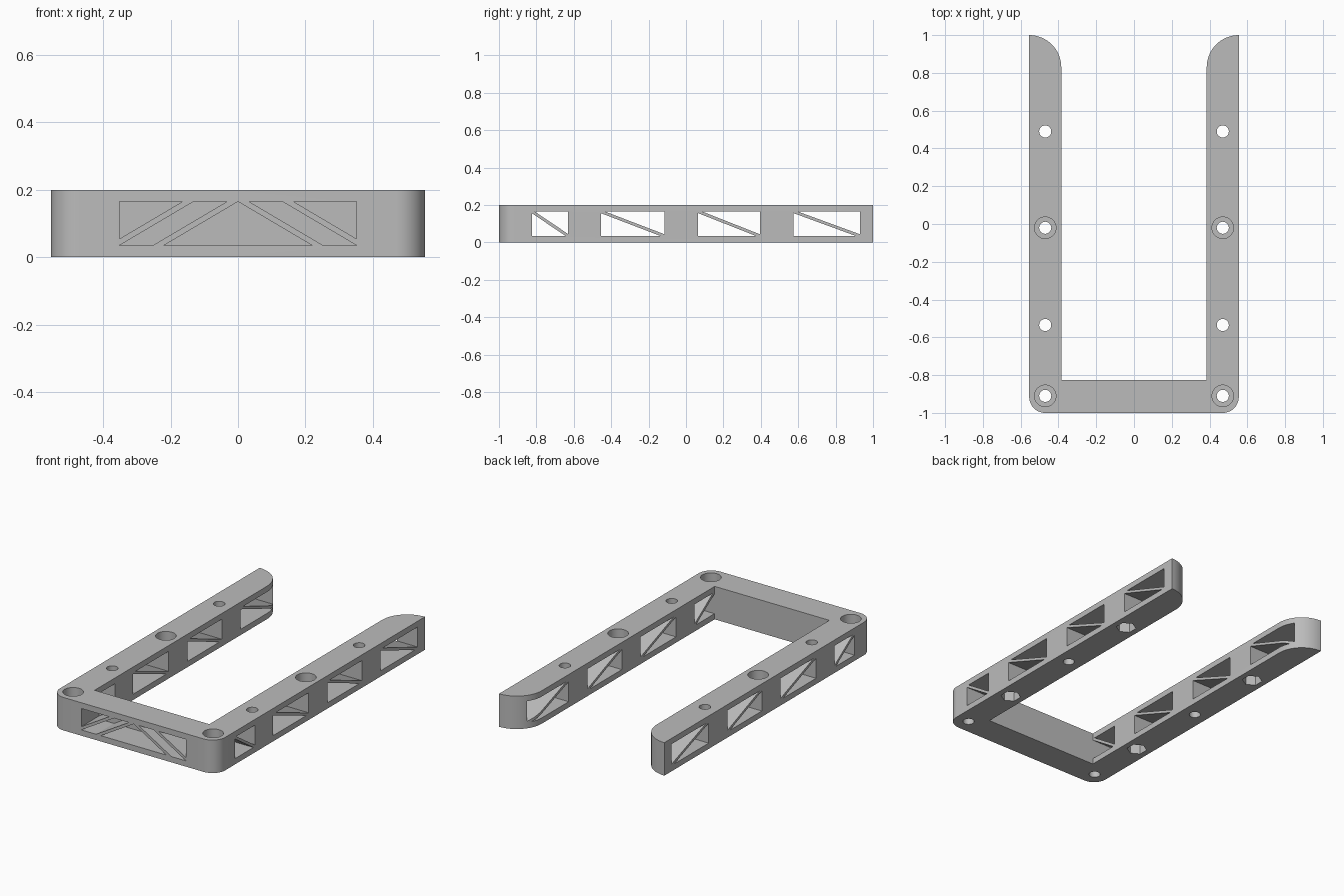
import bpy
import bmesh
from math import cos, sin, pi, hypot
from mathutils import Vector

cube = bpy.data.objects.get("Cube")
if cube:
    bpy.data.objects.remove(cube, do_unlink=True)

HALF_W, INNER, HEIGHT = 0.555, 0.385, 0.2
BAR_BACK = -0.825
CORNER_R, TIP_R = 0.085, 0.17
Z_LOW, Z_HIGH = 0.035, 0.165
STRUT = 0.016
HOLE_X = 0.47

grey = bpy.data.materials.new("plain grey")
grey.use_nodes = True
grey.diffuse_color = (0.5, 0.5, 0.5, 1)
grey.node_tree.nodes["Principled BSDF"].inputs["Base Color"].default_value = (0.5, 0.5, 0.5, 1)


def prism(bm, points, direction):
    """Extrude a flat polygon along a direction into a closed solid."""
    face = bm.faces.new([bm.verts.new(p) for p in points])
    result = bmesh.ops.extrude_face_region(bm, geom=[face], use_keep_orig=True)
    moved = [v for v in result["geom"] if isinstance(v, bmesh.types.BMVert)]
    bmesh.ops.translate(bm, verts=moved, vec=Vector(direction))


def arc(cx, cy, r, start, end, steps):
    return [(cx + r * cos(start + (end - start) * i / steps),
             cy + r * sin(start + (end - start) * i / steps)) for i in range(steps + 1)]


def make_object(name, bm):
    bmesh.ops.recalc_face_normals(bm, faces=bm.faces[:])
    mesh = bpy.data.meshes.new(name)
    bm.to_mesh(mesh)
    bm.free()
    mesh.materials.append(grey)
    obj = bpy.data.objects.new(name, mesh)
    bpy.context.collection.objects.link(obj)
    return obj


# U-shaped frame: rounded front corner, inner corner and rounded arm tip
half = [(INNER, BAR_BACK)]
half += arc(HALF_W, 1 - TIP_R, TIP_R, pi, pi / 2, 16)
half += arc(HALF_W - CORNER_R, -1 + CORNER_R, CORNER_R, 0, -pi / 2, 12)
outline = half + [(-x, y) for x, y in reversed(half)]
bm = bmesh.new()
prism(bm, [(x, y, 0) for x, y in outline], (0, 0, HEIGHT))
frame = make_object("bracket_frame", bm)

# Arm windows: two triangles either side of a diagonal strut, through both arms
windows = bmesh.new()
for y0, y1 in [(-0.823, -0.63), (-0.455, -0.115), (0.065, 0.395), (0.575, 0.93)]:
    w, h = y1 - y0, Z_HIGH - Z_LOW
    dz = STRUT / 2 * hypot(w, h) / w
    dy = STRUT / 2 * hypot(w, h) / h
    upper = [(y0 + dy, Z_HIGH), (y1, Z_HIGH), (y1, Z_LOW + dz)]
    lower = [(y0, Z_LOW), (y1 - dy, Z_LOW), (y0, Z_HIGH - dz)]
    for tri in (upper, lower):
        prism(windows, [(-0.7, y, z) for y, z in tri], (1.4, 0, 0))

# Front bar window: mirrored pairs of sloping struts around a central triangle
RUN, GAP, WIDE, EDGE = 0.22, 0.132, 0.033, 0.352
SIDE_Z = Z_LOW + WIDE * (Z_HIGH - Z_LOW) / RUN
panels = [[(-RUN, Z_LOW), (RUN, Z_LOW), (0, Z_HIGH)]]
for s in (-1, 1):
    panels.append([(s * EDGE, Z_LOW), (s * (RUN + WIDE), Z_LOW),
                   (s * WIDE, Z_HIGH), (s * GAP, Z_HIGH)])
    panels.append([(s * EDGE, SIDE_Z), (s * (GAP + WIDE), Z_HIGH), (s * EDGE, Z_HIGH)])
for panel in panels:
    prism(windows, [(x, -1.1, z) for x, z in panel], (0, 0.272, 0))

# Screw holes, round head recesses on top, hexagonal nut recesses below
holes, recesses = bmesh.new(), bmesh.new()
for x in (-HOLE_X, HOLE_X):
    for y in (-0.91, -0.535, -0.02, 0.49):
        prism(holes, [(a, b, -0.1) for a, b in arc(x, y, 0.032, 0, 2 * pi, 32)[:-1]], (0, 0, 0.4))
    for y in (-0.91, -0.02):
        ring = arc(x, y, 0.057, 0, 2 * pi, 40)[:-1]
        prism(recesses, [(a, b, 0.1) for a, b in ring], (0, 0, 0.2))
    for y in (-0.535, 0.49):
        ring = arc(x, y, 0.057, pi / 2, 5 * pi / 2, 6)[:-1]
        prism(recesses, [(a, b, -0.1) for a, b in ring], (0, 0, 0.18))

# Cut everything out of the frame, then drop the cutters
cutters = [make_object("window_cutter", windows), make_object("hole_cutter", holes),
           make_object("recess_cutter", recesses)]
for cutter in cutters:
    cutter.hide_render = True
    mod = frame.modifiers.new(cutter.name, "BOOLEAN")
    mod.operation = "DIFFERENCE"
    mod.solver = "EXACT"
    mod.object = cutter
bpy.ops.object.select_all(action="DESELECT")
bpy.context.view_layer.objects.active = frame
frame.select_set(True)
for cutter in cutters:
    bpy.ops.object.modifier_apply(modifier=cutter.name)
    bpy.data.objects.remove(cutter, do_unlink=True)
bpy.ops.object.shade_smooth_by_angle(angle=pi / 6)
